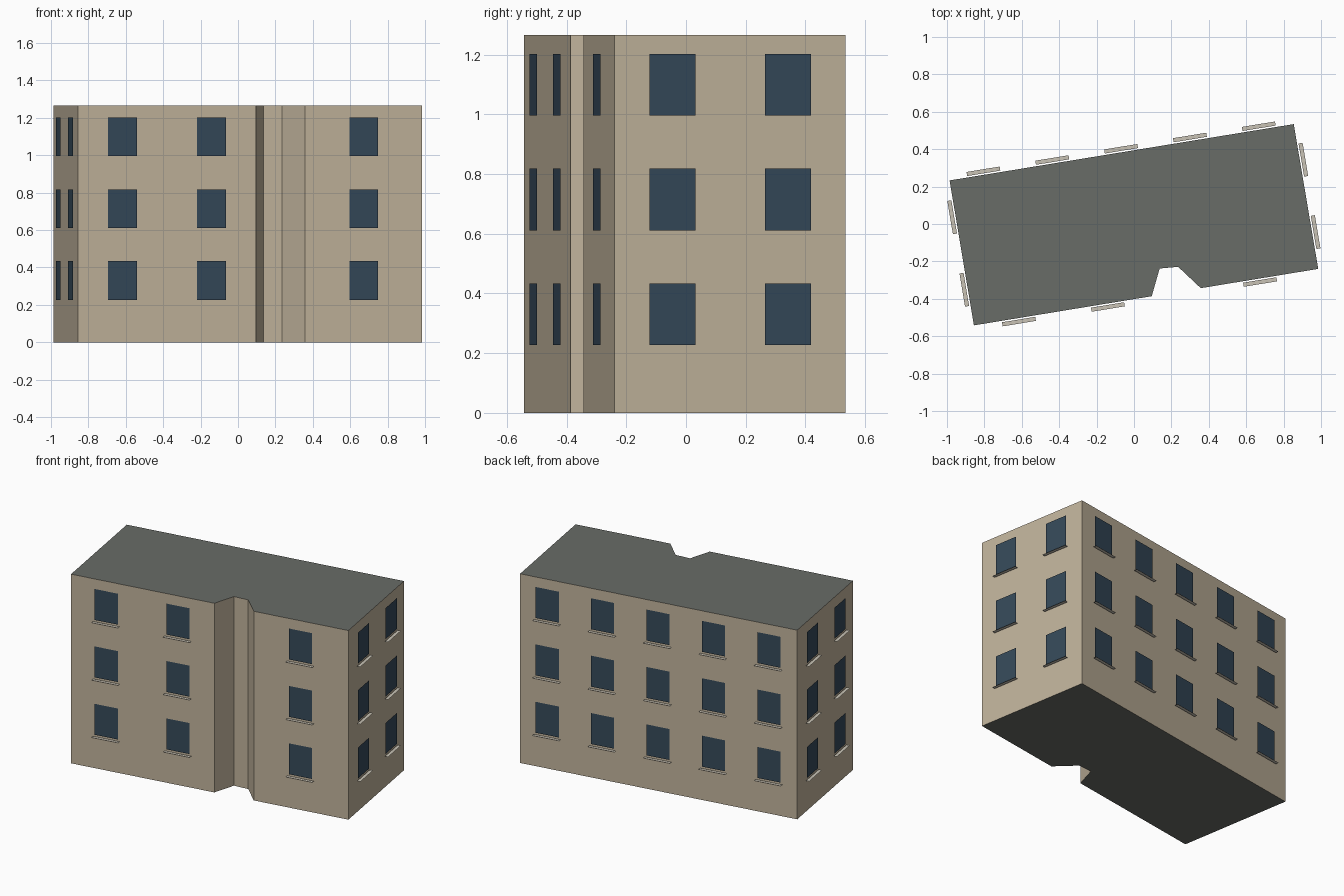
import bpy
from mathutils import Vector

if "Cube" in bpy.data.objects:
    bpy.data.objects.remove(bpy.data.objects["Cube"])

H = 1.265                      # wall height
WIN_W, WIN_H = 0.156, 0.207    # window size
FLOORS = [0.227, 0.611, 0.995] # window bottoms


def material(name, rgb):
    m = bpy.data.materials.new(name)
    m.diffuse_color = (*rgb, 1)
    m.use_nodes = True
    m.node_tree.nodes["Principled BSDF"].inputs["Base Color"].default_value = m.diffuse_color
    return m


wall_mat = material("plaster", (0.53, 0.45, 0.33))
roof_mat = material("roofing", (0.14, 0.15, 0.135))
glass_mat = material("glass", (0.035, 0.066, 0.10))
sill_mat = material("stone", (0.58, 0.54, 0.46))


def add_mesh(name, verts, faces, mat):
    me = bpy.data.meshes.new(name)
    me.from_pydata([tuple(v) for v in verts], [], faces)
    me.materials.append(mat)
    ob = bpy.data.objects.new(name, me)
    bpy.context.collection.objects.link(ob)
    return ob


# Footprint, counter-clockwise, with the notch in the front
plan = [(-0.986, 0.233), (-0.856, -0.542), (0.095, -0.386), (0.137, -0.238),
        (0.236, -0.229), (0.357, -0.343), (0.985, -0.240), (0.854, 0.534)]
n = len(plan)

# Building block: walls plus roof and floor caps
verts = [(x, y, z) for z in (0, H) for x, y in plan]
faces = [(i, (i + 1) % n, n + (i + 1) % n, n + i) for i in range(n)]
faces += [tuple(range(n, 2 * n)), tuple(reversed(range(n)))]
block = add_mesh("building", verts, faces, wall_mat)
block.data.materials.append(roof_mat)
for cap in (n, n + 1):
    block.data.polygons[cap].material_index = 1

# Windows and thin sills, evenly spaced: wall index -> name, columns
layout = {0: ("left", 2), 1: ("front_left", 2), 5: ("front_right", 1),
          6: ("right", 2), 7: ("back", 5)}
up = Vector((0, 0, 1))
for wall, (name, cols) in layout.items():
    a = Vector((*plan[wall], 0))
    b = Vector((*plan[(wall + 1) % n], 0))
    along = (b - a).normalized()
    out = along.cross(up)
    panes, sills = [], []
    for z in FLOORS:
        for c in range(cols):
            base = a.lerp(b, (c + 0.5) / cols) + up * z
            p = base + out * 0.008
            w = along * WIN_W / 2
            panes += [p - w, p + w, p + w + up * WIN_H, p - w + up * WIN_H]
            s = base - up * 0.012
            w = along * 0.09
            sills += [s - w + out * 0.03, s + w + out * 0.03,
                      s + w + out * 0.008, s - w + out * 0.008]
    quads = [tuple(range(i, i + 4)) for i in range(0, len(panes), 4)]
    add_mesh(name + "_windows", panes, quads, glass_mat)
    add_mesh(name + "_sills", sills, quads, sill_mat)
